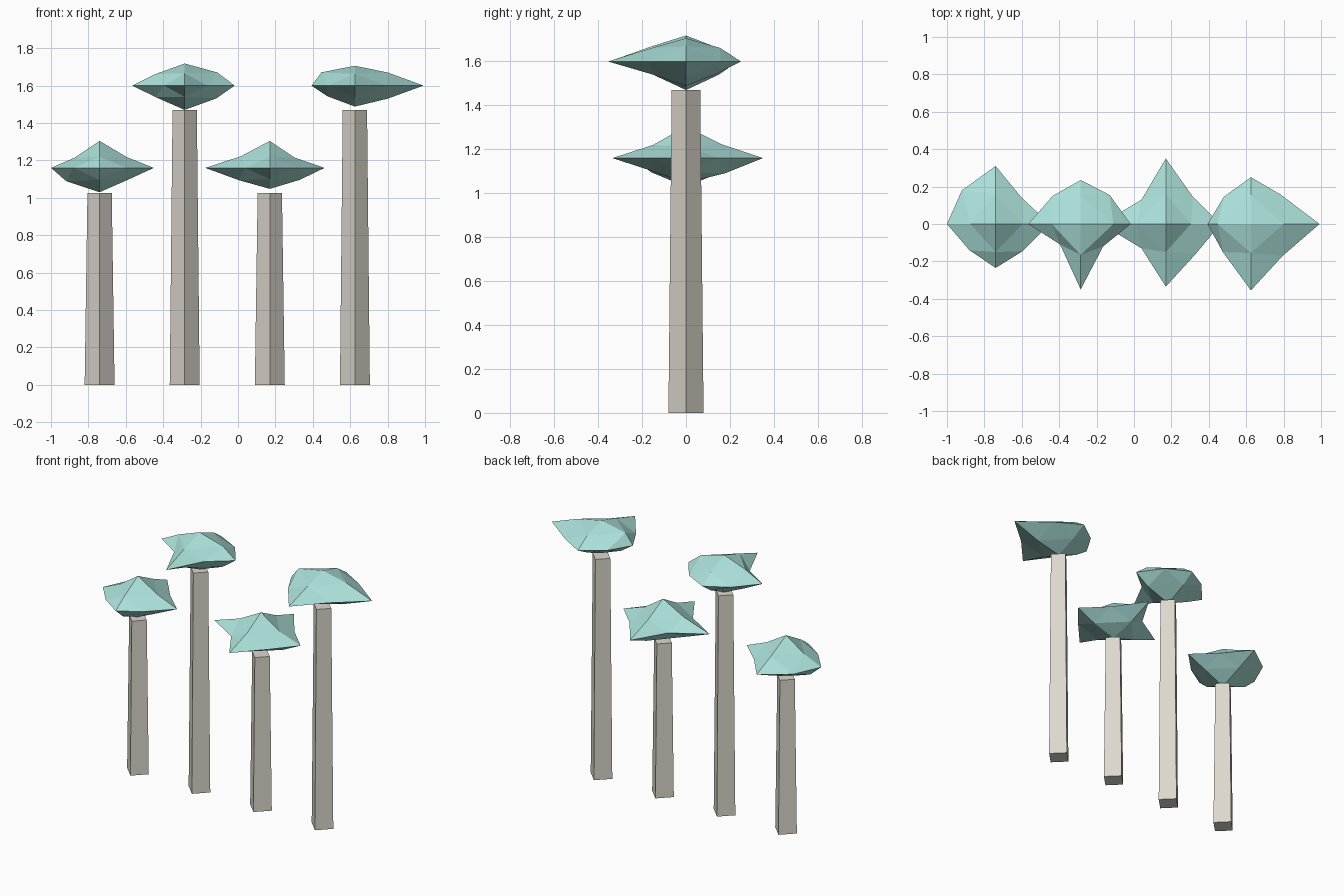
import bpy, bmesh
from math import pi
from mathutils import Vector, Matrix

if "Cube" in bpy.data.objects:
    bpy.data.objects.remove(bpy.data.objects["Cube"])

FLAT = 0.4  # crowns are squashed in height


def material(name, rgb):
    m = bpy.data.materials.new(name)
    m.diffuse_color = (*rgb, 1)
    m.use_nodes = True
    m.node_tree.nodes["Principled BSDF"].inputs["Base Color"].default_value = m.diffuse_color
    return m


LEAF = material("leaf", (0.41, 0.75, 0.70))
BARK = material("bark", (0.73, 0.69, 0.62))


def finish(name, bm, mat, loc):
    bmesh.ops.recalc_face_normals(bm, faces=bm.faces)
    me = bpy.data.meshes.new(name)
    bm.to_mesh(me)
    bm.free()
    me.materials.append(mat)
    ob = bpy.data.objects.new(name, me)
    ob.location = loc
    bpy.context.collection.objects.link(ob)


def trunk(name, x, h):
    # tapered four-sided post, corners on the axes
    bm = bmesh.new()
    bmesh.ops.create_cone(bm, cap_ends=True, segments=4, radius1=0.08, radius2=0.065,
                          depth=h, matrix=Matrix.Translation((0, 0, h / 2)))
    finish(name, bm, BARK, (x, 0, 0))


def crown(name, x, z, tips, mids):
    # octahedron split once; every point has its own reach from the centre
    bm = bmesh.new()
    axes = {k: Vector(v) for k, v in {
        "L": (-1, 0, 0), "R": (1, 0, 0), "F": (0, -1, 0),
        "B": (0, 1, 0), "D": (0, 0, -1), "U": (0, 0, 1)}.items()}
    pts = {}

    def add(key, d, reach):
        pts[frozenset(key)] = bm.verts.new((d.x * reach, d.y * reach, d.z * reach * FLAT))

    for k, r in zip("LRFBDU", tips):
        add(k, axes[k], r)
    for k, r in zip("LF RF LB RB LU RU LD RD FU BU FD BD".split(), mids):
        add(k, axes[k[0]] + axes[k[1]], r)
    for a in "LR":
        for b in "FB":
            for c in "DU":
                for tri in ((a, a + b, a + c), (b, a + b, b + c),
                            (c, a + c, b + c), (a + b, b + c, a + c)):
                    bm.faces.new([pts[frozenset(k)] for k in tri])
    finish(name, bm, LEAF, (x, 0, z))


# x, trunk height, crown height, tip reaches, in-between reaches
trees = [
    (-0.74, 1.027, 1.16, (0.26, 0.29, 0.235, 0.31, 0.325, 0.36),
     (0.14, 0.145, 0.18, 0.14, 0.135, 0.145, 0.178, 0.155, 0.15, 0.16, 0.16, 0.16)),
    (-0.285, 1.47, 1.60, (0.28, 0.267, 0.35, 0.235, 0.325, 0.295),
     (0.11, 0.12, 0.15, 0.155, 0.155, 0.175, 0.155, 0.17, 0.165, 0.15, 0.15, 0.15)),
    (0.17, 1.027, 1.16, (0.345, 0.293, 0.335, 0.35, 0.28, 0.36),
     (0.13, 0.16, 0.13, 0.145, 0.155, 0.135, 0.165, 0.16, 0.15, 0.16, 0.15, 0.175)),
    (0.625, 1.47, 1.60, (0.232, 0.367, 0.355, 0.25, 0.28, 0.265),
     (0.15, 0.17, 0.145, 0.158, 0.178, 0.175, 0.145, 0.175, 0.155, 0.155, 0.15, 0.14)),
]
for i, (x, h, z, tips, mids) in enumerate(trees, 1):
    trunk(f"trunk_{i}", x, h)
    crown(f"crown_{i}", x, z, tips, mids)
